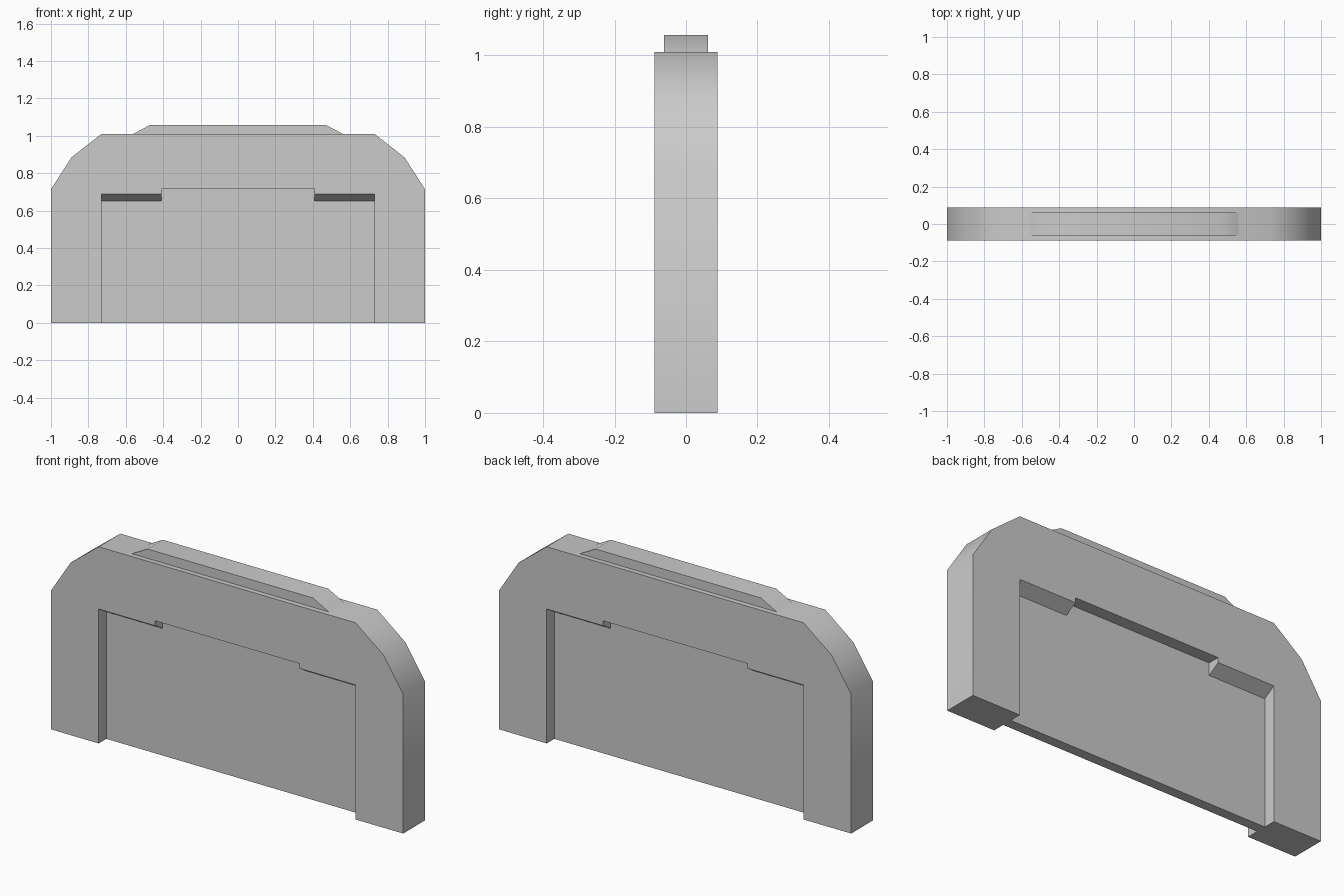
import bpy
import bmesh
from math import radians

if "Cube" in bpy.data.objects:
    bpy.data.objects.remove(bpy.data.objects["Cube"])


def mirrored(half):
    """Complete a left-hand path with its mirror image across x = 0."""
    return half + [(-x, z) for x, z in reversed(half)]


def finish(bm, name):
    bmesh.ops.recalc_face_normals(bm, faces=bm.faces)
    mesh = bpy.data.meshes.new(name)
    bm.to_mesh(mesh)
    bm.free()
    obj = bpy.data.objects.new(name, mesh)
    bpy.context.collection.objects.link(obj)
    bpy.ops.object.select_all(action='DESELECT')
    obj.select_set(True)
    bpy.context.view_layer.objects.active = obj
    bpy.ops.object.shade_smooth_by_angle(angle=radians(40))
    return obj


def ring(bm, points, y):
    return [bm.verts.new((x, y, z)) for x, z in points]


HALF_DEPTH, PANEL, RIDGE = 0.088, 0.026, 0.062

# Arched body: outer outline and stepped opening whose side lintels slope inward
outer = mirrored([(-1, 0), (-1, 0.714), (-0.89, 0.885), (-0.73, 1.01)])


def opening(lintel):
    return mirrored([(-0.73, 0), (-0.73, lintel), (-0.41, lintel), (-0.41, 0.715)])


bm = bmesh.new()
rings = []
for y, lintel in ((-HALF_DEPTH, 0.69), (-PANEL, 0.652), (PANEL, 0.652), (HALF_DEPTH, 0.69)):
    rings.append((ring(bm, outer, y), ring(bm, opening(lintel), y)))

n = len(outer)
for k in range(3):
    loops = [r[0] + r[1][::-1] for r in (rings[k], rings[k + 1])]
    for i in range(2 * n):
        # the middle layer is closed by the panel, so it has no opening walls
        if k == 1 and n <= i < 2 * n - 1:
            continue
        j = (i + 1) % (2 * n)
        bm.faces.new((loops[0][i], loops[0][j], loops[1][j], loops[1][i]))
for o, p in (rings[0], rings[3]):
    bm.faces.new(o + p[::-1])

# Recessed panel faces and its bottom edge
for k in (1, 2):
    bm.faces.new(rings[k][1])
b, c = rings[1][1], rings[2][1]
bm.faces.new((b[0], b[-1], c[-1], c[0]))
finish(bm, "arched_body")

# Raised ridge along the top
bm = bmesh.new()
profile = mirrored([(-0.56, 1.01), (-0.47, 1.058)])
a, b = ring(bm, profile, -RIDGE), ring(bm, profile, RIDGE)
bm.faces.new(a)
bm.faces.new(b)
for i in range(len(a)):
    j = (i + 1) % len(a)
    bm.faces.new((a[i], a[j], b[j], b[i]))
finish(bm, "top_ridge")
